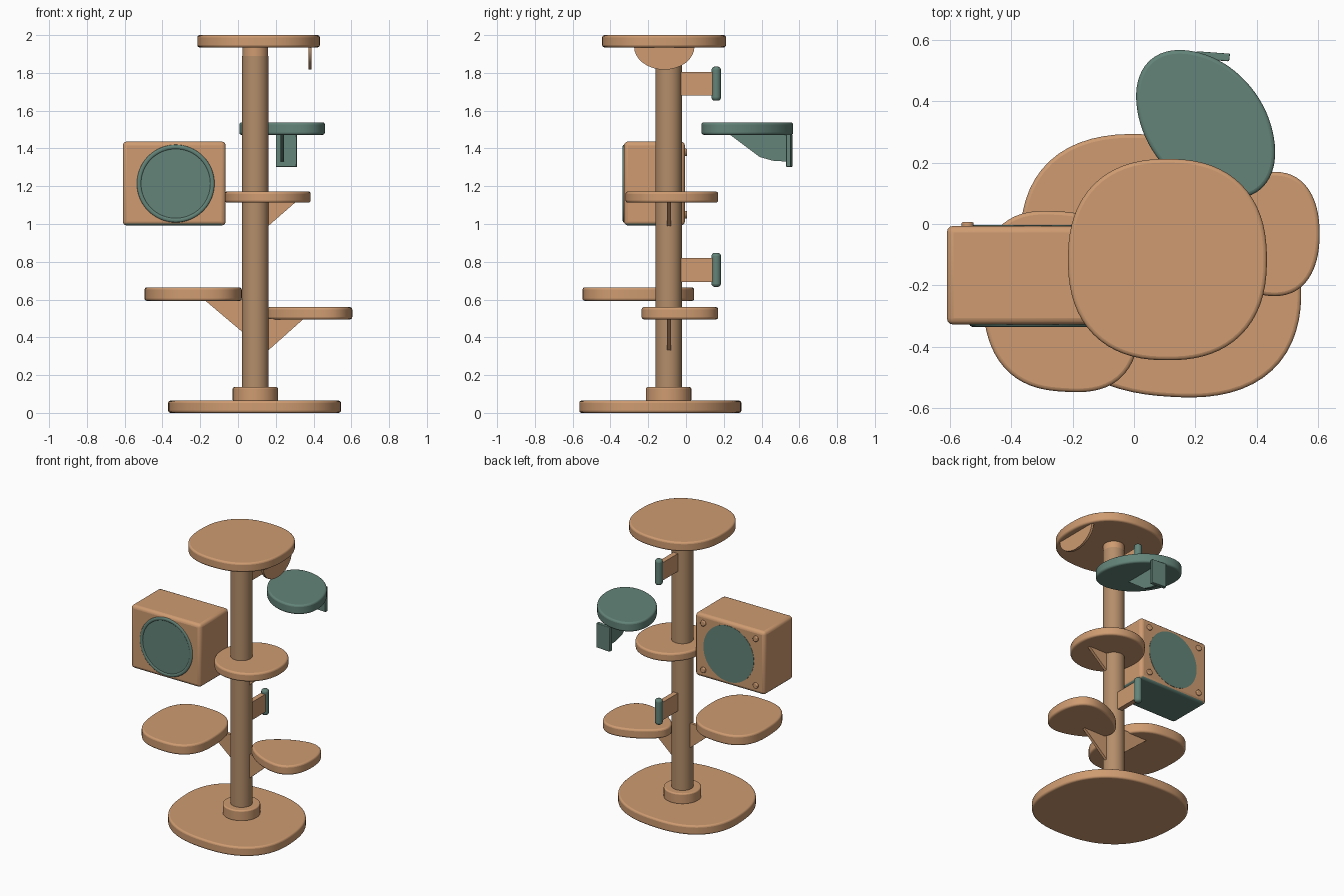
import bpy, bmesh, math
from mathutils import Matrix

if "Cube" in bpy.data.objects:
    bpy.data.objects.remove(bpy.data.objects["Cube"])


def mat(name, rgb):
    m = bpy.data.materials.new(name)
    m.diffuse_color = (*rgb, 1)
    m.use_nodes = True
    m.node_tree.nodes["Principled BSDF"].inputs["Base Color"].default_value = m.diffuse_color
    return m


WOOD = mat("tan_wood", (0.62, 0.33, 0.165))
SISAL = mat("dull_tan_wrap", (0.46, 0.27, 0.145))
GREEN = mat("sage_green", (0.125, 0.23, 0.19))


def smooth(ob):
    bpy.ops.object.select_all(action='DESELECT')
    bpy.context.view_layer.objects.active = ob
    ob.select_set(True)
    bpy.ops.object.shade_smooth_by_angle(angle=math.radians(40))


def finish(bm, name, m, bevel=0.0):
    bmesh.ops.recalc_face_normals(bm, faces=bm.faces[:])
    me = bpy.data.meshes.new(name)
    bm.to_mesh(me)
    bm.free()
    ob = bpy.data.objects.new(name, me)
    bpy.context.collection.objects.link(ob)
    me.materials.append(m)
    if bevel:
        b = ob.modifiers.new("edge_round", 'BEVEL')
        b.width, b.segments, b.limit_method = bevel, 3, 'ANGLE'
        b.angle_limit = math.radians(50)
    smooth(ob)
    return ob


def prism(name, m, pts, lo, hi, axis='z', bevel=0.0):
    """Extrude an outline along z (xy points), y (xz points) or x (yz points)."""
    place = {'z': lambda p, h: (p[0], p[1], h),
             'y': lambda p, h: (p[0], h, p[1]),
             'x': lambda p, h: (h, p[0], p[1])}[axis]
    bm = bmesh.new()
    low, high = [[bm.verts.new(place(p, h)) for p in pts] for h in (lo, hi)]
    bm.faces.new(low)
    bm.faces.new(high)
    for i in range(len(pts)):
        bm.faces.new((low[i - 1], low[i], high[i], high[i - 1]))
    return finish(bm, name, m, bevel)


def platform(name, m, xr, yr, zr, power=2.3, skew=0.0, taper=0.0):
    """Rounded slab: a superellipse, skewed and tapered, then fitted to its x and y range."""
    pts = []
    for i in range(72):
        a = 2 * math.pi * i / 72
        c, s = math.cos(a), math.sin(a)
        r = (abs(c) ** power + abs(s) ** power) ** (-1 / power)
        x, y = r * c, r * s
        pts.append((x + skew * y, (y + skew * x) * (1 + taper * x)))

    def fit(values, lo, hi):
        a, b = min(values), max(values)
        return [lo + (v - a) / (b - a) * (hi - lo) for v in values]
    outline = list(zip(fit([p[0] for p in pts], *xr), fit([p[1] for p in pts], *yr)))
    return prism(name, m, outline, *zr, bevel=0.012)


def rod(name, m, centre, r, depth, axis='z', bevel=0.0, sides=40):
    bm = bmesh.new()
    rot = Matrix.Rotation(math.pi / 2, 4, 'X') if axis == 'y' else Matrix()
    bmesh.ops.create_cone(bm, cap_ends=True, segments=sides, radius1=r, radius2=r, depth=depth,
                          matrix=Matrix.Translation(centre) @ rot)
    return finish(bm, name, m, bevel)


def box(name, m, lo, hi, bevel=0.0):
    return prism(name, m, [(lo[0], lo[1]), (hi[0], lo[1]), (hi[0], hi[1]), (lo[0], hi[1])],
                 lo[2], hi[2], bevel=bevel)


# Free-form platforms
platform("base", WOOD, (-0.37, 0.545), (-0.565, 0.293), (0, 0.065), 2.4, skew=-0.065)
platform("top_platform", WOOD, (-0.215, 0.433), (-0.444, 0.212), (1.935, 2.0), 2.35)
platform("middle_platform", WOOD, (-0.07, 0.385), (-0.32, 0.17), (1.113, 1.172), 2.1)
platform("left_tray", WOOD, (-0.495, 0.02), (-0.548, 0.043), (0.593, 0.664), 2.6, skew=-0.05)
platform("right_tray", WOOD, (0.155, 0.605), (-0.235, 0.17), (0.495, 0.56), 2.2, taper=0.35)
platform("perch_shelf", GREEN, (0.007, 0.46), (0.082, 0.567), (1.472, 1.538), 2.1, skew=-0.18)

# Pole, foot collar and top cap
PX, PY = 0.092, -0.092
rod("pole", SISAL, (PX, PY, 1.0), 0.07, 1.78)
rod("pole_cap", WOOD, (PX, PY, 1.915), 0.068, 0.06)
rod("foot_collar", WOOD, (PX, PY, 0.098), 0.12, 0.076, bevel=0.008)


# Triangular brackets from the pole to the platforms
def bracket(name, reach, low, top):
    prism(name, WOOD, [(PX, low), (PX, top), (reach, top)], -0.1, -0.08, 'y')


bracket("right_tray_bracket", 0.35, 0.27, 0.5)
bracket("left_tray_bracket", -0.18, 0.37, 0.6)
bracket("middle_bracket", 0.31, 0.93, 1.12)

# Hanging half-round fin below the top platform
fin = [(-0.115 + 0.16 * math.cos(a), 1.94 - 0.123 * math.sin(a))
       for a in (math.pi * i / 16 for i in range(17))]
prism("top_fin", WOOD, fin, 0.373, 0.39, 'x')

# Perch shelf bracket: gusset and back plate
prism("perch_gusset", GREEN, [(0.23, 1.475), (0.39, 1.355), (0.46, 1.335), (0.54, 1.33),
                              (0.54, 1.475)], 0.225, 0.243, 'x')
prism("perch_back_plate", GREEN, [(0.2, 0.538), (0.31, 0.53), (0.313, 0.555), (0.203, 0.563)],
      1.302, 1.475, bevel=0.004)

# Two wall arms behind the pole, each with a rounded upright grip
for label, z in (("lower", 0.757), ("upper", 1.743)):
    box(label + "_arm", WOOD, (0.08, -0.04, z - 0.063), (0.115, 0.15, z + 0.063))
    rod(label + "_grip", GREEN, (0.1, 0.16, z), 0.025, 0.18, bevel=0.016, sides=24)

# Cubby box with a green underside
cubby = box("cubby", WOOD, (-0.61, -0.328, 0.992), (-0.065, -0.006, 1.437), bevel=0.022)
cubby.data.materials.append(GREEN)
for p in cubby.data.polygons:
    p.material_index = 1 if p.normal.z < -0.9 else 0

# Round windows on the front and back, rim on the front
CX, CZ = -0.33, 1.214
for name, y in (("front_window", -0.327), ("back_window", -0.007)):
    rod(name, GREEN, (CX, y, CZ), 0.197, 0.006, 'y', sides=64)
bpy.ops.mesh.primitive_torus_add(location=(CX, -0.327, CZ), rotation=(math.pi / 2, 0, 0),
                                 major_radius=0.194, minor_radius=0.012,
                                 major_segments=64, minor_segments=10)
rim = bpy.context.object
rim.name = "front_window_rim"
rim.scale.z = 0.7
rim.data.materials.append(GREEN)
smooth(rim)

# Corner knobs on the back
for side, sx in (("left", -1), ("right", 1)):
    for level, sz in (("lower", -1), ("upper", 1)):
        rod(f"{level}_{side}_knob", WOOD, (-0.3375 + sx * 0.205, -0.005, CZ + sz * 0.165),
            0.02, 0.022, 'y', bevel=0.005, sides=16)
